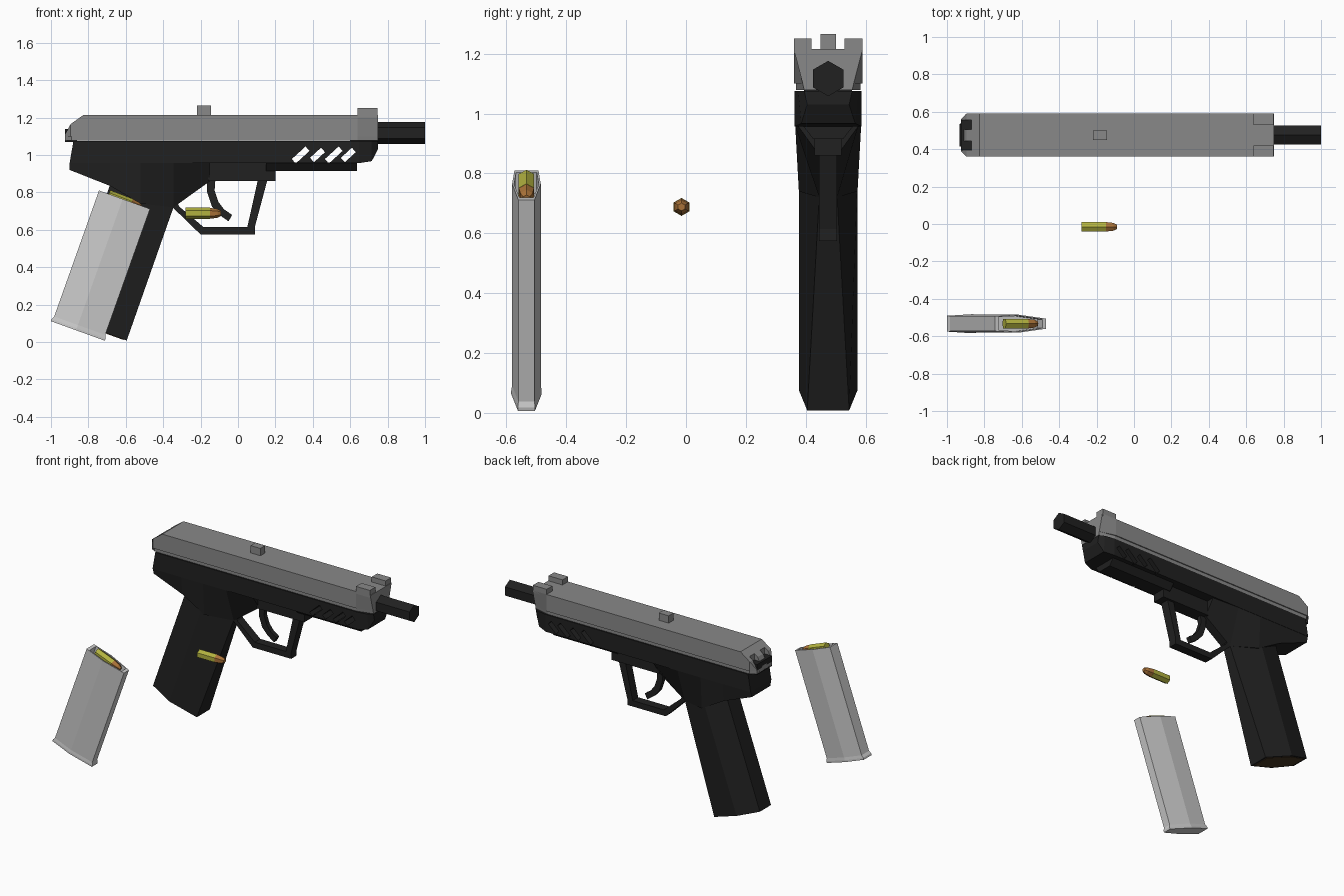
import bpy, bmesh, math
from mathutils import Vector, Matrix

if "Cube" in bpy.data.objects:
    bpy.data.objects.remove(bpy.data.objects["Cube"])

GUN_Y, MAG_Y = 0.475, -0.533


def material(name, rgb):
    m = bpy.data.materials.new(name)
    m.diffuse_color = (*rgb, 1)
    m.use_nodes = True
    m.node_tree.nodes["Principled BSDF"].inputs["Base Color"].default_value = m.diffuse_color
    return m


DARK = material("dark_polymer", (0.015, 0.015, 0.015))
STEEL = material("steel", (0.25, 0.25, 0.25))
BRASS = material("brass", (0.45, 0.45, 0.05))
COPPER = material("copper", (0.4, 0.17, 0.04))
BROWN = material("brown", (0.06, 0.035, 0.015))


def loft(name, rings, mat=None):
    """Skin equal-length rings of points and cap both ends."""
    bm = bmesh.new()
    loops = [[bm.verts.new(p) for p in r] for r in rings]
    n = len(loops[0])
    for a, b in zip(loops, loops[1:]):
        for i in range(n):
            j = (i + 1) % n
            bm.faces.new((a[i], a[j], b[j], b[i]))
    bm.faces.new(loops[0][::-1])
    bm.faces.new(loops[-1])
    bmesh.ops.recalc_face_normals(bm, faces=bm.faces)
    me = bpy.data.meshes.new(name)
    bm.to_mesh(me)
    bm.free()
    ob = bpy.data.objects.new(name, me)
    bpy.context.collection.objects.link(ob)
    if mat:
        me.materials.append(mat)
    return ob


def prism(name, pts, hw, mat=None, y=GUN_Y):
    """Extrude an x-z outline across y."""
    return loft(name, [[(x, y + s * hw, z) for x, z in pts] for s in (-1, 1)], mat)


def columns(name, stations, mat=None, y=GUN_Y):
    """Loft four-sided sections along x: (x, z low, z high, half width low, half width high)."""
    return loft(name, [[(x, y - a, lo), (x, y + a, lo), (x, y + b, hi), (x, y - b, hi)]
                       for x, lo, hi, a, b in stations], mat)


def box(name, x0, x1, z0, z1, hw, mat=None, y=GUN_Y):
    return columns(name, [(x0, z0, z1, hw, hw), (x1, z0, z1, hw, hw)], mat, y)


def cut(ob, cutters):
    for c in cutters:
        m = ob.modifiers.new("cut", 'BOOLEAN')
        m.operation, m.object, m.solver = 'DIFFERENCE', c, 'EXACT'
        bpy.context.view_layer.objects.active = ob
        bpy.ops.object.modifier_apply(modifier=m.name)
        bpy.data.objects.remove(c)


def hexring(x, r, y=0, z=0):
    return [(x, y + r * math.sin(k * math.pi / 3), z + r * math.cos(k * math.pi / 3)) for k in range(6)]


# Slide with notched rear, lower band and sights
slide = columns("slide", [(-0.925, 1.1, 1.11, 0.085, 0.085), (-0.895, 1.1, 1.165, 0.115, 0.115),
                          (-0.825, 1.1, 1.215, 0.115, 0.115), (0.64, 1.1, 1.215, 0.115, 0.115),
                          (0.748, 1.1, 1.215, 0.085, 0.115)], STEEL)
cut(slide, [box("notch_cutter", -1, -0.87, 1.05, 1.3, 0.026, y=GUN_Y + s * 0.056) for s in (-1, 1)])
columns("slide_lower_band", [(-0.925, 1.078, 1.1, 0.08, 0.08), (-0.89, 1.078, 1.1, 0.108, 0.108),
                             (0.64, 1.078, 1.1, 0.108, 0.108), (0.748, 1.078, 1.1, 0.08, 0.085)], STEEL)
box("rear_insert", -0.925, -0.86, 1.07, 1.14, 0.08, DARK)
for s, side in ((-1, "left"), (1, "right")):
    box("front_sight_" + side, 0.64, 0.745, 1.2, 1.25, 0.03, STEEL, GUN_Y + s * 0.085)
box("middle_sight", -0.22, -0.145, 1.2, 1.265, 0.026, STEEL)

# Hexagonal barrel
loft("barrel", [hexring(x, 0.059, GUN_Y, 1.117) for x in (0.6, 1.0)], DARK)

# Frame with slanted through slots
frame = prism("frame", [(-0.88, 1.075), (-0.9, 0.957), (0.65, 0.957), (0.65, 1.075)], 0.112, DARK)
slots = []
for cx, length in ((0.335, 0.1), (0.425, 0.08), (0.512, 0.1), (0.59, 0.08)):
    d = Vector((math.cos(0.74), math.sin(0.74))) * length / 2
    n = Vector((-d.y, d.x)).normalized() * 0.016
    c = Vector((cx, 1.0))
    slots.append(prism("slot_cutter", [c + d + n, c + d - n, c - d - n, c - d + n], 0.2))
cut(frame, slots)
columns("frame_nose", [(0.65, 0.957, 1.075, 0.112, 0.112), (0.715, 0.967, 1.075, 0.09, 0.1),
                       (0.748, 1.03, 1.075, 0.07, 0.08)], DARK)
columns("frame_lower", [(-0.9, 0.92, 0.957, 0.1, 0.11), (-0.685, 0.835, 0.957, 0.098, 0.11),
                        (-0.52, 0.74, 0.957, 0.098, 0.11), (-0.345, 0.72, 0.957, 0.03, 0.11),
                        (-0.15, 0.86, 0.957, 0.03, 0.1)], DARK)
columns("front_rail", [(0.15, 0.915, 0.96, 0.05, 0.085), (0.635, 0.915, 0.96, 0.05, 0.085)], DARK)
box("guard_mount", -0.16, 0.2, 0.86, 0.96, 0.045, DARK)

# Trigger guard and trigger
prism("trigger_guard", [(-0.37, 0.74), (-0.2, 0.575), (0.09, 0.575), (0.09, 0.615), (0.158, 0.87),
                        (0.107, 0.87), (0.05, 0.615), (-0.185, 0.615), (-0.315, 0.725), (-0.33, 0.76)],
      0.03, DARK)
prism("trigger", [(-0.165, 0.88), (-0.165, 0.8), (-0.14, 0.725), (-0.1, 0.68), (-0.05, 0.645), (-0.032, 0.68),
                  (-0.075, 0.71), (-0.105, 0.75), (-0.125, 0.81), (-0.12, 0.88)], 0.015, DARK)


# Slanted hexagonal sections shared by the grip and the magazine
def slant_ring(front, section, y, scale=1.0, lift=0.0):
    back, up = Vector((-0.94, 0.34)), Vector((0.335, 0.942))
    mid = section[-1][0] / 2
    pts = []
    for u, hw in section:
        p = Vector(front) + back * (mid + (u - mid) * scale) + up * lift
        pts.append((p.x, hw * scale, p.y))
    return [(x, y + w, z) for x, w, z in pts] + [(x, y - w, z) for x, w, z in pts[::-1]]


grip_low = [(0, 0.07), (0.2, 0.098), (0.36, 0.06)]
grip_high = [(0, 0.03), (0.2, 0.098), (0.36, 0.06)]
loft("grip", [slant_ring((-0.595, 0.008), grip_low, GUN_Y),
              slant_ring((-0.345, 0.72), grip_high, GUN_Y)], DARK)
loft("grip_base_plate", [slant_ring((-0.595, 0.008), grip_low, GUN_Y, 0.9, k) for k in (-0.003, 0.02)], BROWN)

# Magazine with base lip and open top
mag = [(0, 0.027), (0.155, 0.048), (0.29, 0.04)]
foot = (-0.72, 0.01)
loft("magazine", [slant_ring(foot, mag, MAG_Y, s, t) for s, t in
                  ((1.06, 0), (1.06, 0.012), (1, 0.03), (1, 0.745), (0.86, 0.745), (0.86, 0.67))])


# Cartridges: loose one and one seated in the magazine
def cartridge(name, pos, tilt):
    place = Matrix.Translation(pos) @ Matrix.Rotation(tilt, 4, 'Y')
    case = loft(name + "_case", [hexring(x, 0.03) for x in (-0.095, 0.035)], BRASS)
    tip = loft(name + "_tip", [hexring(x, r) for x, r in ((0.035, 0.029), (0.075, 0.024), (0.095, 0.013))],
               COPPER)
    for ob in (case, tip):
        ob.data.transform(place)


cartridge("loose_cartridge", (-0.185, -0.015, 0.688), 0)
cartridge("loaded_cartridge", (-0.605, MAG_Y, 0.75), math.radians(21))
